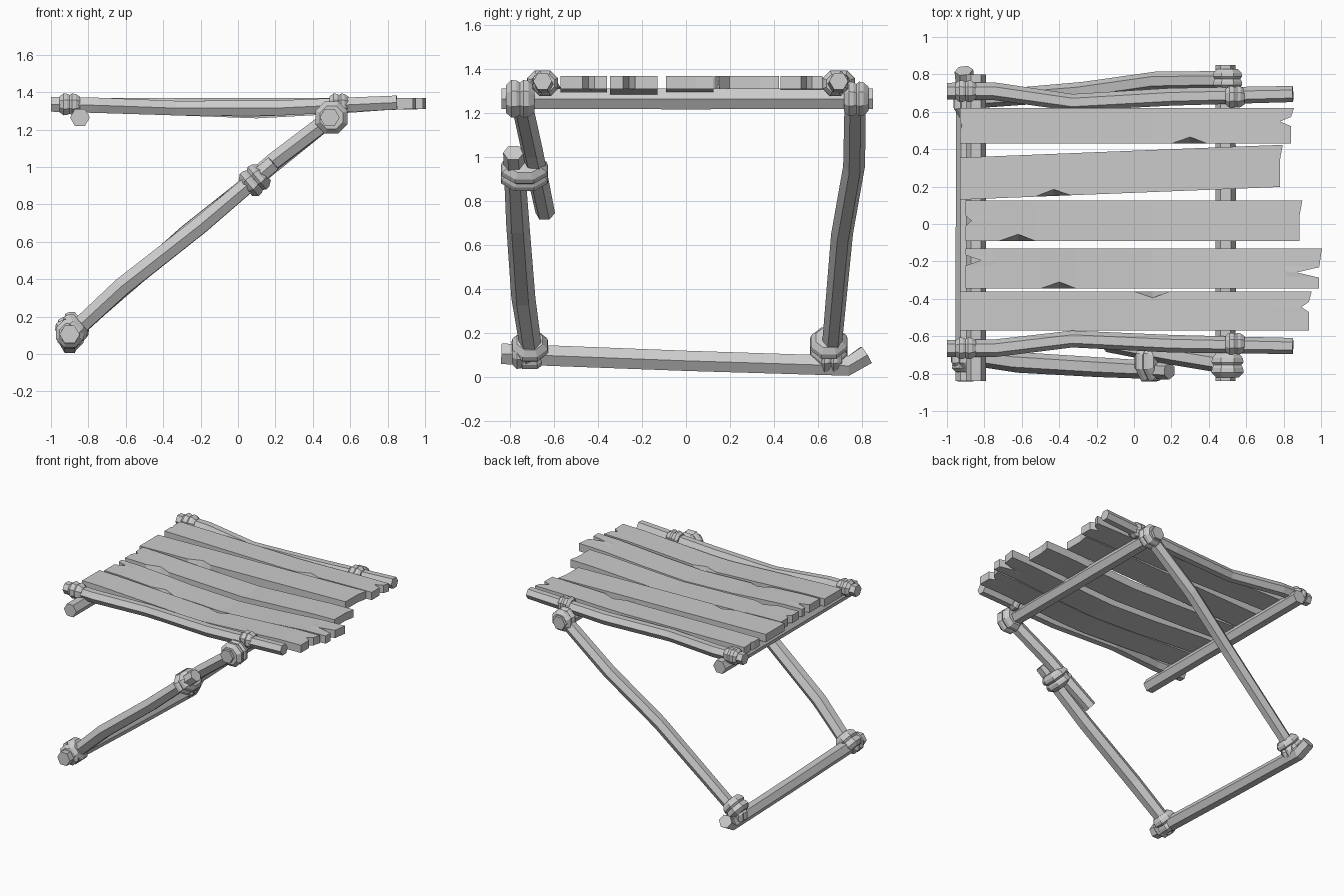
import bpy
import bmesh
from math import cos, sin, pi
from mathutils import Vector

cube = bpy.data.objects.get("Cube")
if cube:
    bpy.data.objects.remove(cube, do_unlink=True)

wood = bpy.data.materials.new("weathered grey wood")
wood.use_nodes = True
colour = (0.6, 0.6, 0.6, 1)
wood.diffuse_color = colour
wood.node_tree.nodes["Principled BSDF"].inputs["Base Color"].default_value = colour


def finish(name, bm):
    bmesh.ops.recalc_face_normals(bm, faces=bm.faces)
    mesh = bpy.data.meshes.new(name)
    bm.to_mesh(mesh)
    bm.free()
    mesh.materials.append(wood)
    obj = bpy.data.objects.new(name, mesh)
    bpy.context.collection.objects.link(obj)
    return obj


def pole(name, path, radii, sides=6, wide=1.0, turn=0.0):
    """Faceted rod swept along a path, one radius per point."""
    pts = [Vector(p) for p in path]
    bm = bmesh.new()
    rings = []
    for i, p in enumerate(pts):
        along = (pts[min(i + 1, len(pts) - 1)] - pts[max(i - 1, 0)]).normalized()
        side = along.cross(Vector((0, 0, 1))).normalized()
        up = side.cross(along)
        ring = []
        for k in range(sides):
            a = 2 * pi * k / sides + turn
            ring.append(bm.verts.new(p + radii[i] * (side * cos(a) * wide + up * sin(a))))
        rings.append(ring)
    for a, b in zip(rings, rings[1:]):
        for k in range(sides):
            n = (k + 1) % sides
            bm.faces.new((a[k], a[n], b[n], b[k]))
    bm.faces.new(rings[0])
    bm.faces.new(rings[-1])
    return finish(name, bm)


def binding(name, centre, axis, radius, length, wide=1.0):
    """Rope lashing: two bulging faceted bands side by side."""
    c, d = Vector(centre), Vector(axis).normalized() * length
    steps = (-0.5, -0.3, -0.12, 0, 0.12, 0.3, 0.5)
    scale = (0.72, 1, 0.97, 0.86, 1, 0.95, 0.7)
    return pole(name, [c + d * s for s in steps], [radius * s for s in scale],
                8, wide, pi / 8)


def plank(name, x0, x1, y0, y1, skew, sag, chip, chip_side, left, right):
    """Board with a V notch (position, depth) at each end and one chipped edge."""
    bm = bmesh.new()
    thick = 0.06
    xs = sorted([x0, x0 + 0.15, chip - 0.1, chip, chip + 0.09,
                 0.1, 0.45, x1 - 0.18, x1])
    layers = []
    for i, x in enumerate(xs):
        t = (x - x0) / (x1 - x0)
        f = left[0] + (right[0] - left[0]) * t
        dip = sag * sin(pi * t) ** 2
        row = []
        for j, v in enumerate((0, f - 0.13, f, f + 0.13, 1)):
            px = x
            if j == 2 and i == 0:
                px += left[1]
            if j == 2 and i == len(xs) - 1:
                px -= right[1]
            if j == 4 and i == len(xs) - 1:
                px += 0.015
            y = y0 + (y1 - y0) * v + skew * t
            z = 1.37 - dip
            top_y = y
            if x == chip and j == chip_side:
                top_y += 0.035 if j == 0 else -0.035
            row.append((bm.verts.new((px, top_y, z)), bm.verts.new((px, y, z - thick))))
        layers.append(row)
    for a, b in zip(layers, layers[1:]):
        for j in range(4):
            bm.faces.new((a[j][0], b[j][0], b[j + 1][0], a[j + 1][0]))
            bm.faces.new((a[j][1], a[j + 1][1], b[j + 1][1], b[j][1]))
        for j in (0, 4):
            bm.faces.new((a[j][0], a[j][1], b[j][1], b[j][0]))
    for row in (layers[0], layers[-1]):
        for j in range(4):
            bm.faces.new((row[j][0], row[j + 1][0], row[j + 1][1], row[j][1]))
    return finish(name, bm)


# Tabletop boards, back to front
plank("board_back", -0.93, 0.84, 0.43, 0.62, 0, 0.015, 0.3, 0, (0.5, 0.01), (0.62, 0.06))
plank("board_skewed", -0.93, 0.78, 0.13, 0.355, 0.068, 0.0, -0.43, 0, (0.5, 0.0), (0.5, 0.0))
plank("board_middle", -0.9, 0.885, -0.09, 0.125, 0, 0.035, -0.62, 0, (0.5, 0.03), (0.5, 0.0))
plank("board_notched", -0.9, 0.99, -0.345, -0.13, 0, 0.05, -0.4, 0, (0.7, 0.08), (0.4, 0.12))
plank("board_front", -0.93, 0.935, -0.57, -0.36, 0, 0.04, 0.1, 4, (0.5, 0.0), (0.6, 0.04))

# Side rails of the top
for label, y, bow in (("front", -0.64, 0.025), ("back", 0.68, -0.03)):
    pole(label + "_rail",
         [(-1, y - bow, 1.335), (-0.75, y - bow, 1.33), (-0.33, y + bow, 1.315),
          (0.2, y, 1.315), (0.85, y - bow / 2, 1.345)],
         [0.045, 0.047, 0.045, 0.047, 0.043])
    binding(label + "_rail_left_lashing", (0.54, y, 1.335), (1, 0, 0), 0.063, 0.1)
    binding(label + "_rail_right_lashing", (-0.9, y - bow, 1.335), (1, 0, 0), 0.063, 0.11)

# Cross beams
pole("left_cross_beam", [(0.49, -0.84, 1.265), (0.49, 0, 1.265), (0.49, 0.85, 1.265)],
     [0.053, 0.055, 0.053])
pole("right_cross_beam", [(-0.845, -0.84, 1.265), (-0.845, 0, 1.265), (-0.845, 0.8, 1.265)],
     [0.053, 0.053, 0.053])
pole("foot_beam",
     [(-0.9, -0.84, 0.105), (-0.9, 0, 0.073), (-0.9, 0.74, 0.05), (-0.91, 0.82, 0.1)],
     [0.054, 0.053, 0.052, 0.05])

# Spliced front leg and bent back leg
pole("front_leg_lower",
     [(-0.91, -0.70, 0.09), (-0.62, -0.74, 0.36), (-0.2, -0.765, 0.69), (0.19, -0.785, 1.02)],
     [0.05, 0.055, 0.053, 0.047])
pole("front_leg_upper", [(0.52, -0.755, 1.28), (0.19, -0.70, 1.03), (-0.14, -0.64, 0.745)],
     [0.05, 0.05, 0.045])
pole("back_leg",
     [(-0.9, 0.66, 0.1), (-0.27, 0.71, 0.65), (0.12, 0.765, 0.96), (0.52, 0.77, 1.28)],
     [0.045, 0.05, 0.05, 0.048])

# Joint lashings
leg_axis = (1.4, 0, 1.17)
binding("splice_lashing", (0.09, -0.735, 0.93), leg_axis, 0.085, 0.13, 1.35)
binding("front_top_lashing", (0.5, -0.755, 1.265), (0, 1, 0), 0.093, 0.13)
binding("back_top_lashing", (0.5, 0.775, 1.265), (0, 1, 0), 0.085, 0.11)
binding("front_foot_lashing", (-0.89, -0.71, 0.125), leg_axis, 0.09, 0.13)
binding("front_foot_wrap", (-0.9, -0.74, 0.11), (0, 1, 0), 0.08, 0.1)
binding("back_foot_lashing", (-0.88, 0.65, 0.14), leg_axis, 0.092, 0.12)
binding("back_foot_wrap", (-0.895, 0.66, 0.09), (0, 1, 0), 0.075, 0.1)
